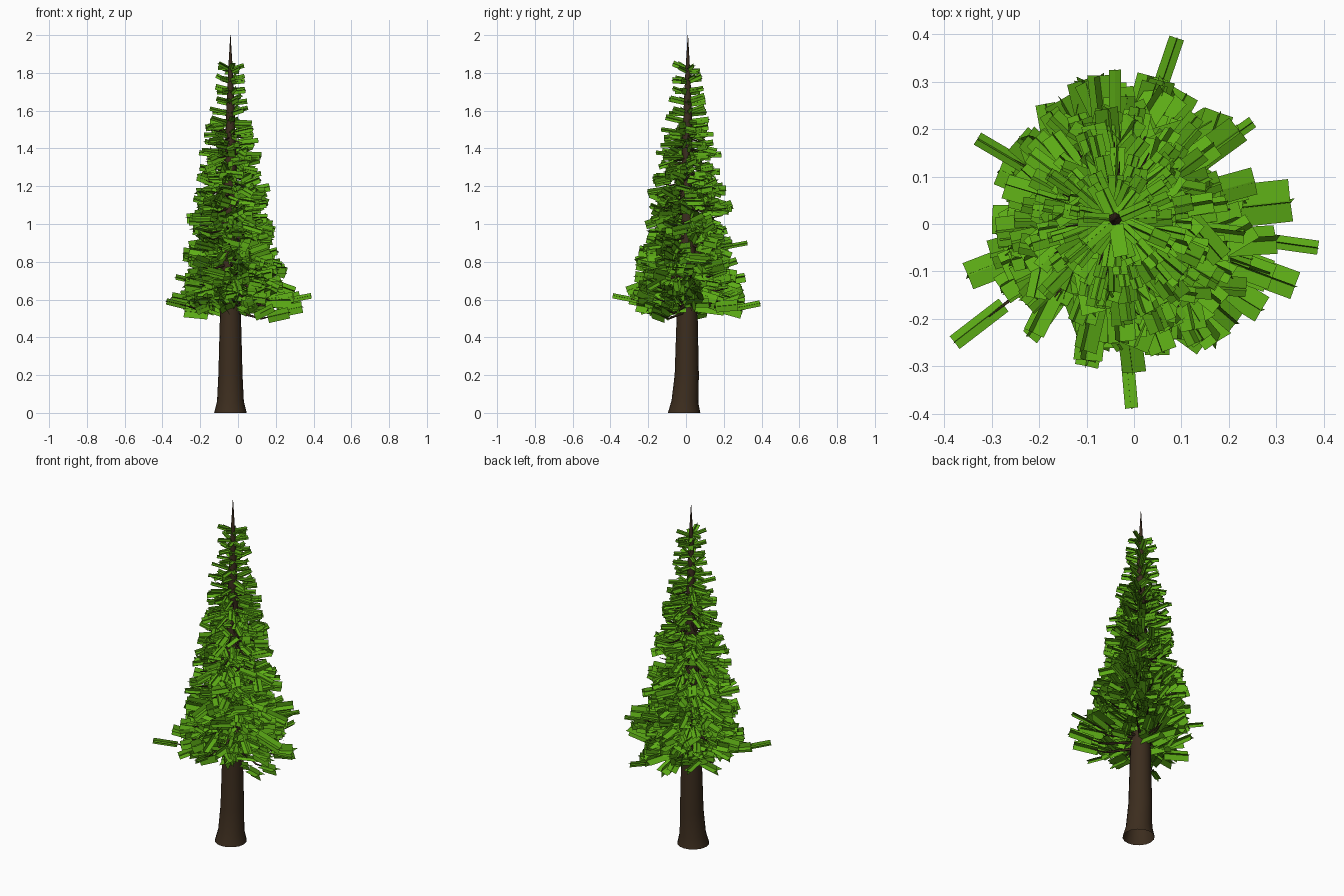
import bpy, bmesh, math, random
from mathutils import Vector, Matrix

if "Cube" in bpy.data.objects:
    bpy.data.objects.remove(bpy.data.objects["Cube"])

random.seed(11)
U = random.uniform
CX, CY = -0.04, 0.01


def lerp_table(table, z):
    for (a, va), (b, vb) in zip(table, table[1:]):
        if z <= b:
            return va + (vb - va) * max(0, (z - a) / (b - a))
    return table[-1][1]


def material(name, col):
    m = bpy.data.materials.new(name)
    m.diffuse_color = (*col, 1)
    m.use_nodes = True
    m.node_tree.nodes["Principled BSDF"].inputs["Base Color"].default_value = m.diffuse_color
    return m


def finish(bm, name, mat, smooth=False):
    me = bpy.data.meshes.new(name)
    bm.to_mesh(me)
    bm.free()
    for p in me.polygons:
        p.use_smooth = smooth
    me.materials.append(mat)
    ob = bpy.data.objects.new(name, me)
    bpy.context.collection.objects.link(ob)
    return ob


def tube(bm, pts, radii, n):
    pts = [Vector(p) for p in pts]
    rings = []
    for i, (p, r) in enumerate(zip(pts, radii)):
        d = pts[min(i + 1, len(pts) - 1)] - pts[max(i - 1, 0)]
        q = Vector((0, 0, 1)).rotation_difference(d.normalized())
        if i == 0 and p.z == 0:
            q.identity()
        rings.append([bm.verts.new(p + q @ Vector((r * math.cos(k * math.tau / n),
                     r * math.sin(k * math.tau / n), 0))) for k in range(n)])
    for a, b in zip(rings, rings[1:]):
        for k in range(n):
            j = (k + 1) % n
            bm.faces.new((a[k], a[j], b[j], b[k]))


def needle_card(bm, base, tip, width, roll):
    # two crossed strips, each creased along the twig
    d = (tip - base).normalized()
    side = d.cross(Vector((0, 0, 1))).normalized()
    for ang in (roll, roll + math.pi / 2):
        rot = Matrix.Rotation(ang, 3, d)
        s = rot @ side * width / 2
        up = rot @ side.cross(d) * width * 0.06
        a = [bm.verts.new(base + o) for o in (-s, up, s)]
        b = [bm.verts.new(tip + o) for o in (-s, up, s)]
        for k in (0, 1):
            bm.faces.new((a[k], a[k + 1], b[k + 1], b[k]))


bark = material("bark", (0.045, 0.026, 0.013))
green = material("needles", (0.11, 0.42, 0.008))

# trunk, flared at an open base
profile = [(0, .086), (.06, .071), (.2, .064), (.5, .056), (.8, .047), (1.1, .038),
           (1.4, .028), (1.6, .022), (1.8, .013), (2.0, .001)]
shift = [(0, -.02), (.2, -.006), (.5, -.004), (2, 0)]
bm = bmesh.new()
tube(bm, [(CX, CY + lerp_table(shift, z), z) for z, r in profile],
     [r for z, r in profile], 16)
finish(bm, "trunk", bark, True)

crown = [(.5, .32), (.6, .325), (.72, .295), (.85, .27), (1.0, .24), (1.2, .205),
         (1.4, .16), (1.5, .13), (1.6, .105), (1.84, .072)]
wood, leaf = bmesh.new(), bmesh.new()


def branch(az, z, reach, thick):
    d = Vector((math.cos(az), math.sin(az), 0))
    o = Vector((CX, CY, z))
    drop = reach * 0.2
    pts = [o + d * reach * t + Vector((0, 0, h * drop))
           for t, h in ((0, .5), (.35, .1), (.7, -.3), (1, 0))]
    tube(wood, pts, [thick, thick * .8, thick * .55, thick * .2], 5)


# lower and middle boughs: fans of needle cards
z, turn = 0.56, 0.4
while z < 1.5:
    low = max(0, min(1, (1.5 - z) / 0.95))
    turn += 2.399 + U(-.3, .3)
    lobe = 1 + (0.13 * math.cos(turn + .1) if z < .8 else 0)
    R = lerp_table(crown, z) * lobe * U(.82, 1.03)
    branch(turn, z, R * .8, .005 + .005 * low)
    for k in range(int(2 + 4 * low + U(0, 1))):
        az = turn + U(-.3, .3)
        d = Vector((math.cos(az), math.sin(az), 0))
        rt = R * (1 if k == 0 else U(.5, .98))
        L = min(rt * .85, (.075 + .055 * low) * U(.8, 1.3))
        yaw = 0 if k == 0 else U(-.6, .6)
        pitch = U(-.35, .4)
        out = Matrix.Rotation(yaw, 3, 'Z') @ d
        tip = Vector((CX, CY, z + U(-.04, .045))) + d * rt
        base = tip - out * L * math.cos(pitch) - Vector((0, 0, L * math.sin(pitch)))
        w = (.03 + .026 * low) * U(.75, 1.35)
        needle_card(leaf, base, tip, w, U(-.5, .5))
    z += 0.0048 + 0.0042 * (1 - low)

# upper whorls: one short upswept card per twig
for i in range(9):
    z = 1.36 + i * 0.057
    R = lerp_table(crown, z)
    for k in range(7):
        az = k * math.tau / 7 + i * 0.7 + U(-.2, .2)
        d = Vector((math.cos(az), math.sin(az), 0))
        r, rise = R * U(.85, 1.08), U(-.005, .03)
        c = Vector((CX, CY, z + U(-.01, .01)))
        needle_card(leaf, c + d * .012, c + d * r + Vector((0, 0, rise)),
                    U(.022, .034), U(-.3, .3))

# long stray boughs that stand out of the crown
for x, y, z, w in ((.388, -.05, .62, .03), (.09, .392, .58, .032), (-.005, -.388, .62, .028),
                   (-.378, -.25, .59, .034), (-.33, .18, .72, .03), (.25, .215, .75, .026),
                   (-.04, .325, .9, .025), (.33, .05, .6, .09), (.34, -.13, .56, .06),
                   (-.35, -.11, .61, .06), (.27, -.18, .53, .06), (-.1, -.3, .6, .05)):
    v = Vector((x - CX, y - CY, 0))
    d = v.normalized()
    branch(math.atan2(v.y, v.x), z - .015, v.length - .09, .009)
    tip = Vector((x, y, z))
    needle_card(leaf, tip - d * .13 - Vector((0, 0, .025)), tip, w, U(-.15, .15))

finish(wood, "branches", bark, True)
finish(leaf, "needle_cards", green)
